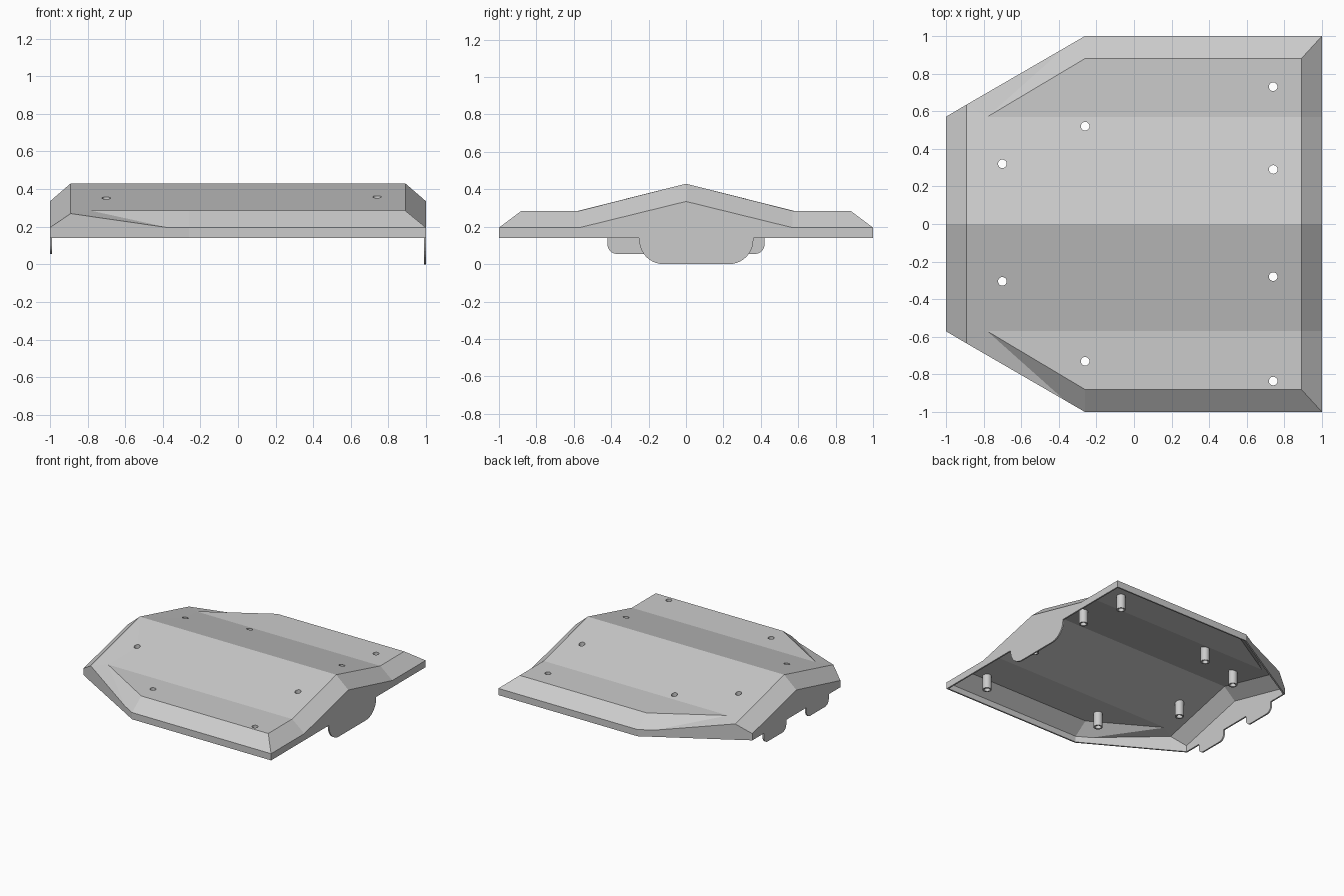
import bpy, bmesh, math
from mathutils import Vector

if "Cube" in bpy.data.objects:
    bpy.data.objects.remove(bpy.data.objects["Cube"], do_unlink=True)

THICK = 0.012
RIM_Z = 0.14

# Single plain colour
grey = bpy.data.materials.new("light grey")
grey.use_nodes = True
grey.diffuse_color = (0.6, 0.6, 0.6, 1)
grey.node_tree.nodes["Principled BSDF"].inputs["Base Color"].default_value = (0.6, 0.6, 0.6, 1)


def make_object(name, bm):
    mesh = bpy.data.meshes.new(name)
    bm.to_mesh(mesh)
    bm.free()
    mesh.materials.append(grey)
    obj = bpy.data.objects.new(name, mesh)
    bpy.context.collection.objects.link(obj)
    return obj


def roof_z(y):
    return max(0.285, 0.43 - 0.145 * abs(y) / 0.57)


# Half of the armour plate: named corners, faces, and the outer edge
corners = {
    "nose_mid": (-1, 0, 0.335), "nose_side": (-1, 0.57, 0.195),
    "ridge_nose": (-0.89, 0, 0.43), "roof_nose": (-0.89, 0.635, 0.27),
    "valley": (-0.78, 0.57, 0.285), "bend_top": (-0.26, 0.88, 0.285),
    "slant_low": (-0.37, 0.936, 0.195), "bend_low": (-0.26, 1, 0.195),
    "ridge_tail": (0.89, 0, 0.43), "fold_tail": (0.89, 0.57, 0.285),
    "side_tail": (0.89, 0.88, 0.285), "tail_mid": (1, 0, 0.335),
    "tail_fold": (1, 0.57, 0.195), "tail_corner": (1, 1, 0.195),
}
panels = [
    "ridge_nose ridge_tail fold_tail valley roof_nose",
    "valley fold_tail side_tail bend_top",
    "bend_top side_tail tail_corner bend_low",
    "valley bend_top bend_low slant_low",
    "roof_nose valley slant_low",
    "ridge_tail tail_mid tail_fold fold_tail",
    "fold_tail tail_fold tail_corner side_tail",
    "nose_mid ridge_nose roof_nose nose_side",
]
edge = "nose_mid nose_side roof_nose slant_low bend_low tail_corner tail_fold tail_mid".split()

bm = bmesh.new()
for side in (1, -1):
    top = {n: bm.verts.new((x, y * side, z)) for n, (x, y, z) in corners.items()}
    low = {n: bm.verts.new((top[n].co.x, top[n].co.y, RIM_Z)) for n in edge}
    faces = [[top[n] for n in p.split()] for p in panels]
    # Skirt below the outer edge
    faces += [[top[a], top[b], low[b], low[a]] for a, b in zip(edge, edge[1:])]
    for f in faces:
        bm.faces.new(f)
bmesh.ops.remove_doubles(bm, verts=bm.verts, dist=0.0005)
bmesh.ops.recalc_face_normals(bm, faces=bm.faces)
bm.normal_update()
if sum(f.normal.z * f.calc_area() for f in bm.faces) < 0:
    bmesh.ops.reverse_faces(bm, faces=bm.faces)
shell = make_object("armour_shell", bm)
solid = shell.modifiers.new("thickness", "SOLIDIFY")
solid.thickness = THICK
solid.offset = -1
solid.use_even_offset = True

# Mounting holes and the hollow posts under them
holes = [(-0.26, 0.52), (-0.7, 0.32), (-0.7, -0.305), (-0.26, -0.73),
         (0.74, 0.73), (0.74, 0.29), (0.74, -0.28), (0.74, -0.835)]
HOLE_R, POST_R, POST_LEN, SIDES = 0.023, 0.034, 0.13, 24


def ring(bm, x, y, r, height):
    verts = []
    for i in range(SIDES):
        a = math.tau * i / SIDES
        px, py = x + r * math.cos(a), y + r * math.sin(a)
        verts.append(bm.verts.new((px, py, height(py))))
    return verts


def bridge(bm, a, b):
    for i in range(SIDES):
        j = (i + 1) % SIDES
        bm.faces.new((a[i], a[j], b[j], b[i]))


cut = bmesh.new()
for i, (x, y) in enumerate(holes):
    upper = ring(cut, x, y, HOLE_R, lambda py: 0.6)
    lower = ring(cut, x, y, HOLE_R, lambda py: 0.05)
    bridge(cut, lower, upper)
    cut.faces.new(upper)
    cut.faces.new(lower[::-1])

    def under(py):
        return roof_z(py) - THICK / 2

    def foot(py):
        return roof_z(y) - POST_LEN

    bm = bmesh.new()
    loops = [ring(bm, x, y, POST_R, foot), ring(bm, x, y, POST_R, under),
             ring(bm, x, y, HOLE_R, under), ring(bm, x, y, HOLE_R, foot)]
    for k in range(4):
        bridge(bm, loops[k], loops[(k + 1) % 4])
    bmesh.ops.recalc_face_normals(bm, faces=bm.faces)
    post = make_object(f"mounting_post_{i + 1}", bm)
    bpy.context.view_layer.objects.active = post
    bpy.ops.object.select_all(action="DESELECT")
    post.select_set(True)
    bpy.ops.object.shade_smooth_by_angle()

cutter = make_object("hole_cutter", cut)
cutter.hide_render = True
drill = shell.modifiers.new("holes", "BOOLEAN")
drill.operation = "DIFFERENCE"
drill.solver = "EXACT"
drill.object = cutter
bpy.context.view_layer.objects.active = shell
for m in ("thickness", "holes"):
    bpy.ops.object.modifier_apply(modifier=m)
bpy.data.objects.remove(cutter, do_unlink=True)


# Thin hanging tabs with rounded lower corners
def tab(name, x, y0, y1, bottom, r):
    pts = [(y0, RIM_Z)]
    for cy, start in ((y0 + r, math.pi), (y1 - r, 1.5 * math.pi)):
        for i in range(11):
            a = start + math.pi / 2 * i / 10
            pts.append((cy + r * math.cos(a), bottom + r + r * math.sin(a)))
    pts.append((y1, RIM_Z))
    bm = bmesh.new()
    face = bm.faces.new([bm.verts.new((x, y, z)) for y, z in pts])
    new = bmesh.ops.extrude_face_region(bm, geom=[face])["geom"]
    moved = [v for v in new if isinstance(v, bmesh.types.BMVert)]
    bmesh.ops.translate(bm, verts=moved, vec=Vector((-math.copysign(THICK, x), 0, 0)))
    bmesh.ops.recalc_face_normals(bm, faces=bm.faces)
    make_object(name, bm)


tab("tail_tab", 1, -0.25, 0.36, 0, 0.13)
tab("nose_tab_left", -1, 0.13, 0.42, 0.055, 0.05)
tab("nose_tab_right", -1, -0.42, -0.13, 0.055, 0.05)
